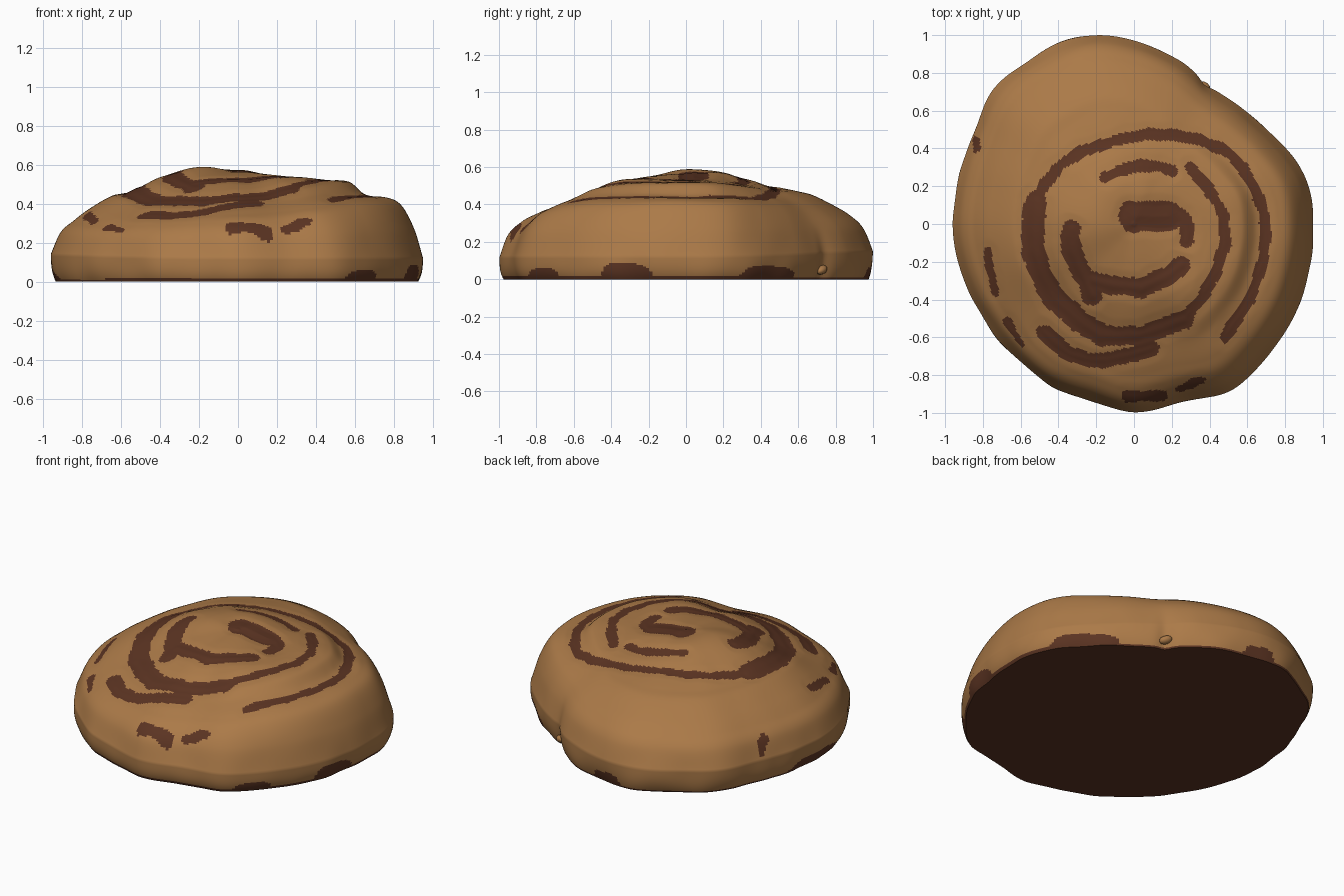
import bpy, bmesh, math
from mathutils import Vector, noise

cube = bpy.data.objects.get("Cube")
if cube:
    bpy.data.objects.remove(cube, do_unlink=True)


def make_material(name, colour):
    mat = bpy.data.materials.new(name)
    mat.use_nodes = True
    mat.diffuse_color = (*colour, 1)
    mat.node_tree.nodes["Principled BSDF"].inputs["Base Color"].default_value = (*colour, 1)
    return mat


crust = make_material("golden crust", (0.41, 0.195, 0.065))
filling = make_material("brown filling", (0.105, 0.034, 0.016))

# Plan outline: radius in hundredths at even angles, counterclockwise from +x
OUTLINE = [95, 94, 88, 84, 83, 90, 97, 103, 103, 103, 98, 96,
           96, 95, 94, 94, 96, 96, 100, 97, 102, 100, 98, 96]

# Height profiles in hundredths from centre to rim, for +x, +y, -x, -y
KNOTS = [0, 20, 40, 60, 68, 80, 88, 95, 100]
PROFILES = [
    [57, 54, 53, 51, 45, 43, 39, 27, 12],
    [57, 57, 51, 47, 45, 39, 34, 27, 15],
    [57, 59, 54, 46, 44, 37, 31, 25, 14],
    [57, 55, 51, 43, 40, 35, 31, 24, 12],
]

# Filling strokes: half width, then points of a smooth path, all in hundredths
STROKES = [
    (3, [(48, -60), (64, -34), (70, -5), (64, 18), (48, 39), (22, 47), (-8, 45),
         (-38, 32), (-52, 12)]),
    (6, [(-52, 12), (-53, -14), (-42, -40), (-18, -59)]),
    (5, [(-18, -59), (2, -59), (26, -51)]),
    (3, [(26, -51), (44, -25), (48, 4), (30, 30)]),
    (3, [(20, 28), (4, 31), (-15, 25)]),
    (5, [(-33, -3), (-33, -14), (-22, -38)]),
    (5, [(-22, -30), (4, -34), (25, -22)]),
    (8, [(0, 4), (18, 4)]),
    (4, [(22, 6), (28, 0), (28, -9)]),
    (4, [(-48, -57), (-34, -69), (-14, -72), (9, -66)]),
    (2, [(-78, -15), (-73, -36)]),
    (2, [(-67, -52), (-59, -64)]),
    (3, [(-3, -91), (15, -91)]),
    (2, [(24, -87), (36, -83)]),
    (2, [(-84, 45), (-83, 40)]),
]

# Baked patches on the bottom edge: direction and half spread in degrees, height
PATCHES = [(-50, 7, 0.06), (-20, 10, 0.09), (30, 14, 0.07), (98, 6, 0.07), (178, 16, 0.06)]


def catmull(a, b, c, d, t):
    return b + t * (c - a + t * (2 * a - 5 * b + 4 * c - d + t * (3 * (b - c) + d - a))) / 2


def smooth_path(points):
    """Path with a curved midpoint added between each pair of points."""
    path = [Vector(p) / 100 for p in points]
    ends = [path[0], *path, path[-1]]
    result = [path[0]]
    for a, b, c, d in zip(ends, ends[1:], ends[2:], ends[3:]):
        result += [catmull(a, b, c, d, 0.5), c]
    return result


SEGMENTS = []
for width, points in STROKES:
    path = smooth_path(points)
    for a, b in zip(path, path[1:]):
        step = b - a
        SEGMENTS.append((*a, *step, step.length_squared, width / 100))


def filling_distance(x, y):
    """Distance to the nearest stroke edge, negative inside it."""
    best = 1.0
    for ax, ay, dx, dy, length2, width in SEGMENTS:
        px, py = x - ax, y - ay
        t = min(1.0, max(0.0, (px * dx + py * dy) / length2))
        best = min(best, math.hypot(px - t * dx, py - t * dy) - width)
    return best + 0.015 * noise.noise(Vector((x * 11, y * 11, 3)))


def turn(angle, centre):
    """Signed difference of two directions in degrees."""
    return (math.degrees(angle) - centre + 180) % 360 - 180


def patch_height(x, y):
    """Height that the baked colour reaches up the side."""
    angle = math.atan2(y, x) + 0.05 * noise.noise(Vector((x * 9, y * 9, 1)))
    return max(0.014, *(rise * (1 - (turn(angle, centre) / spread) ** 4)
                        for centre, spread, rise in PATCHES))


def outline(angle):
    n = len(OUTLINE)
    u = angle / math.tau * n
    i = int(u)
    return catmull(*(OUTLINE[(i + k) % n] for k in (-1, 0, 1, 2)), u - i) / 100


def slope(values, i):
    a, b = max(i - 1, 0), min(i + 1, len(KNOTS) - 1)
    return (values[b] - values[a]) / (KNOTS[b] - KNOTS[a])


def profile(values, s):
    """Smooth curve through the profile heights."""
    i = max(k for k in range(len(KNOTS) - 1) if KNOTS[k] <= s * 100)
    gap = KNOTS[i + 1] - KNOTS[i]
    t = (s * 100 - KNOTS[i]) / gap
    ease = t * t * (3 - 2 * t)
    bend = slope(values, i) * t * (1 - t) ** 2 - slope(values, i + 1) * t * t * (1 - t)
    return (values[i] + (values[i + 1] - values[i]) * ease + gap * bend) / 100


def height(angle, s):
    n = len(PROFILES)
    u = angle / math.tau * n
    i = int(u)
    t = u - i
    t = t * t * (3 - 2 * t)
    z = profile(PROFILES[i % n], s) * (1 - t) + profile(PROFILES[(i + 1) % n], s) * t
    # The shoulder is fuller on the front +x corner and lower on the front -x one
    fuller = math.exp(-(turn(angle, -45) / 25) ** 2)
    lower = math.exp(-(turn(angle, -135) / 25) ** 2)
    return z + 0.18 * s * s * (1 - s) * (fuller - lower)


# Rolled bun: a polar grid over the top, then a rounded rim and flat underside
SPOKES, RINGS, LOWER = 360, 100, 14
bm = bmesh.new()


def ring_vertex(angle, s, drop=0.0):
    radius = outline(angle) * s
    x, y = radius * math.cos(angle), radius * math.sin(angle)
    z = height(angle, s) * (1 - drop)
    if s < 1:
        groove = max(0.0, 1 - abs(filling_distance(x, y) + 0.02) / 0.06)
        z += (0.006 * noise.noise(Vector((x * 4, y * 4, 0))) - 0.006 * groove) * (1 - s ** 6)
    # Puckers round the base, and the crease where the tail of the roll tucks in
    low = max(0.0, 1 - z / 0.3)
    pucker = 0.02 * low * noise.noise(Vector((x * 5, y * 5, z * 4)))
    tuck = 0.03 * low * math.exp(-(turn(angle, 63) / 3) ** 2)
    k = 1 + (pucker - tuck) * s ** 6 - 0.025 * drop ** 3
    return bm.verts.new((x * k, y * k, z))


angles = [math.tau * j / SPOKES for j in range(SPOKES)]
rings = []
for i in range(1, RINGS + 1):
    s = 1 - (1 - i / RINGS) ** 1.25
    rings.append([ring_vertex(a, s) for a in angles])
for i in range(1, LOWER + 1):
    rings.append([ring_vertex(a, 1.0, i / LOWER) for a in angles])

crown = bm.verts.new((0, 0, height(0, 0)))
base = bm.verts.new((0, 0, 0))
for j in range(SPOKES):
    k = (j + 1) % SPOKES
    bm.faces.new((crown, rings[0][j], rings[0][k]))
    bm.faces.new((base, rings[-1][k], rings[-1][j])).material_index = 1
    for inner, outer in zip(rings, rings[1:]):
        bm.faces.new((inner[j], outer[j], outer[k], inner[k]))

# Filling colour: the swirl above, and uneven baked patches along the bottom edge
for face in bm.faces:
    c = face.calc_center_median()
    if c.z > 0.16:
        face.material_index = int(filling_distance(c.x, c.y) < 0)
    elif c.z > 0:
        face.material_index = int(c.z < patch_height(c.x, c.y))


def finish(name, bm, materials):
    mesh = bpy.data.meshes.new(name)
    bm.to_mesh(mesh)
    bm.free()
    obj = bpy.data.objects.new(name, mesh)
    bpy.context.collection.objects.link(obj)
    for mat in materials:
        mesh.materials.append(mat)
    bpy.ops.object.select_all(action="DESELECT")
    obj.select_set(True)
    bpy.context.view_layer.objects.active = obj
    bpy.ops.object.shade_smooth_by_angle(angle=math.radians(40))
    return obj


finish("rolled_bun", bm, [crust, filling])

# Torn flake of dough beside the tail crease
bm = bmesh.new()
bmesh.ops.create_icosphere(bm, subdivisions=2, radius=0.04)
flake = finish("dough_flake", bm, [crust])
flake.location = (0.37, 0.725, 0.05)
flake.scale = (1.0, 0.7, 0.6)
flake.rotation_euler = (0.2, 0.3, -0.6)
